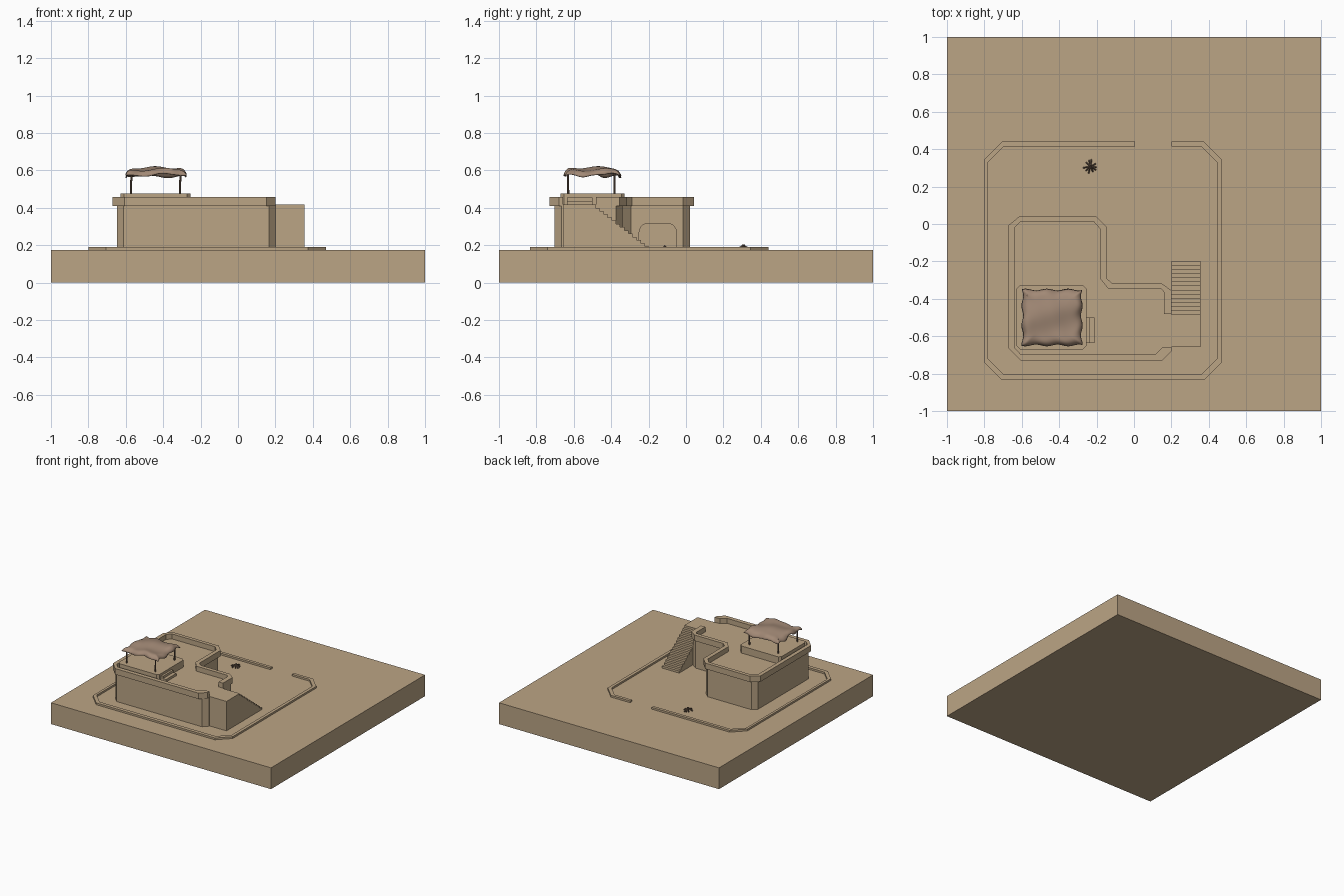
import bpy, bmesh, math, random
from mathutils import Vector, Matrix

if "Cube" in bpy.data.objects:
    bpy.data.objects.remove(bpy.data.objects["Cube"])

random.seed(4)


def material(name, rgb):
    m = bpy.data.materials.new(name)
    m.diffuse_color = (*rgb, 1)
    m.use_nodes = True
    m.node_tree.nodes["Principled BSDF"].inputs["Base Color"].default_value = m.diffuse_color
    return m


CLAY = material("sandy clay", (0.50, 0.375, 0.235))
CLOTH = material("faded cloth", (0.36, 0.25, 0.18))
WOOD = material("dark wood", (0.15, 0.10, 0.07))


def finish(name, bm, mat):
    bmesh.ops.recalc_face_normals(bm, faces=bm.faces)
    me = bpy.data.meshes.new(name)
    bm.to_mesh(me)
    bm.free()
    me.materials.append(mat)
    ob = bpy.data.objects.new(name, me)
    bpy.context.collection.objects.link(ob)
    return ob


def extrude(name, pts3, vec, mat=CLAY):
    """Extrude a planar outline along a vector into a closed solid."""
    bm = bmesh.new()
    face = bm.faces.new([bm.verts.new(p) for p in pts3])
    res = bmesh.ops.extrude_face_region(bm, geom=[face], use_keep_orig=True)
    moved = [g for g in res["geom"] if isinstance(g, bmesh.types.BMVert)]
    bmesh.ops.translate(bm, verts=moved, vec=vec)
    return finish(name, bm, mat)


def prism(name, pts, z0, z1):
    return extrude(name, [(x, y, z0) for x, y in pts], (0, 0, z1 - z0))


def profile_x(name, pts, x0, x1):
    return extrude(name, [(x0, y, z) for y, z in pts], (x1 - x0, 0, 0))


def chamfered(x0, y0, x1, y1, c):
    return [(x0 + c, y1), (x1 - c, y1), (x1, y1 - c), (x1, y0 + c),
            (x1 - c, y0), (x0 + c, y0), (x0, y0 + c), (x0, y1 - c)]


def cut(ob, cutter):
    mod = ob.modifiers.new("cut", 'BOOLEAN')
    mod.operation, mod.solver, mod.object = 'DIFFERENCE', 'EXACT', cutter
    bpy.context.view_layer.objects.active = ob
    bpy.ops.object.modifier_apply(modifier=mod.name)
    bpy.data.objects.remove(cutter)


def rod(bm, a, b, r0, r1, seg=8):
    a, b = Vector(a), Vector(b)
    rot = (b - a).to_track_quat('Z', 'Y').to_matrix().to_4x4()
    bmesh.ops.create_cone(bm, cap_ends=True, segments=seg, radius1=r0, radius2=r1,
                          depth=(b - a).length,
                          matrix=Matrix.Translation((a + b) / 2) @ rot)


G = 0.175      # ground level
ROOF = 0.417   # roof level

# Ground slab
prism("ground_slab", [(-1, -1), (1, -1), (1, 1), (-1, 1)], 0, G)

# Low yard wall with a gap at the back
outer = chamfered(-0.80, -0.835, 0.47, 0.44, 0.095)
inner = chamfered(-0.78, -0.805, 0.445, 0.415, 0.085)
ring = ([(0.20, 0.44)] + outer[1:] + [outer[0], (0.005, 0.44), (0.005, 0.415), inner[0]]
        + inner[:0:-1] + [(0.20, 0.415)])
prism("yard_wall", ring, G, 0.19)

# L-shaped house, hollow inside
house = prism("house", [
    (-0.612, 0.022), (-0.212, 0.022), (-0.172, -0.015), (-0.172, -0.295),
    (-0.128, -0.34), (0.15, -0.34), (0.20, -0.375), (0.20, -0.665),
    (0.165, -0.702), (-0.612, -0.702), (-0.646, -0.667), (-0.646, -0.012)], G, ROOF)
cut(house, prism("room_cutter", [
    (-0.61, -0.015), (-0.205, -0.015), (-0.205, -0.375), (0.16, -0.375),
    (0.16, -0.665), (-0.61, -0.665)], 0.1, 0.385))

# Rounded doorway
r, y0, y1, top = 0.045, -0.25, -0.052, 0.315
door = [(y1, 0.1)]
for cy, start in ((y1 - r, 0), (y0 + r, 90)):
    for i in range(6):
        a = math.radians(start + 18 * i)
        door.append((cy + r * math.cos(a), top - r + r * math.sin(a)))
door.append((y0, 0.1))
cut(house, profile_x("door_cutter", door, -0.26, -0.1))

# Parapet, open beside the stair landing
prism("parapet", [
    (-0.61, 0.043), (-0.205, 0.043), (-0.147, -0.016), (-0.147, -0.29),
    (-0.117, -0.316), (0.145, -0.316), (0.20, -0.355), (0.20, -0.48),
    (0.16, -0.48), (0.16, -0.364), (0.147, -0.348), (-0.136, -0.348),
    (-0.18, -0.294), (-0.18, -0.027), (-0.216, 0.013), (-0.607, 0.013),
    (-0.64, -0.02), (-0.64, -0.66), (-0.607, -0.695), (0.115, -0.695),
    (0.152, -0.66), (0.20, -0.657), (0.20, -0.68), (0.152, -0.729),
    (-0.607, -0.729), (-0.672, -0.663), (-0.672, -0.008)], 0.41, 0.458)

# Solid outside staircase with landing
N, ys, ye = 13, -0.485, -0.197
run, rise = (ye - ys) / N, (ROOF - G) / (N + 1)
steps = [(-0.657, G), (-0.657, ROOF)]
for i in range(N + 1):
    y = ys + run * i
    steps += [(y, ROOF - rise * i), (y, ROOF - rise * (i + 1))]
steps[-1] = (ye, G)
profile_x("staircase", steps, 0.20, 0.355)

# Roof platform and its small steps
prism("roof_platform", chamfered(-0.627, -0.67, -0.255, -0.328, 0.018), 0.41, 0.475)
for i, (x, z) in enumerate(((-0.238, 0.456), (-0.21, 0.437))):
    prism(f"platform_step_{i + 1}", [(-0.28, -0.635), (x, -0.635), (x, -0.5), (-0.28, -0.5)],
          0.41, z)

# Canopy poles
bm = bmesh.new()
for x in (-0.572, -0.31):
    for y in (-0.63, -0.382):
        rod(bm, (x, y, 0.47), (x + 0.002, y, 0.592), 0.006, 0.005)
finish("canopy_poles", bm, WOOD)

# Wavy cloth canopy with drooping edges
bm = bmesh.new()
bmesh.ops.create_grid(bm, x_segments=40, y_segments=40, size=1)
for v in bm.verts:
    u, w = v.co.x, v.co.y
    edge = max(abs(u), abs(w))
    z = (0.610 + 0.006 * math.sin(5.2 * u + 1.2 * w + 1.5) + 0.006 * math.sin(4.6 * w - 1.4 * u + 0.6)
         - 0.037 * edge ** 9 * (1 + 0.22 * math.sin(9 * u + 1) * math.cos(8 * w)))
    v.co = (-0.438 + 0.164 * u * (1 - 0.03 * (1 + math.sin(9 * w + 1)) * abs(u)),
            -0.500 + 0.154 * w * (1 - 0.03 * (1 + math.sin(9 * u)) * abs(w)), z)
for f in bm.faces:
    f.smooth = True
canopy = finish("cloth_canopy", bm, CLOTH)
if canopy.data.polygons[800].normal.z < 0:
    canopy.data.flip_normals()
sol = canopy.modifiers.new("thickness", 'SOLIDIFY')
sol.thickness, sol.offset = 0.005, -1


# Piles of firewood: one in the yard, one inside the room
def woodpile(name, cx, cy, size, height):
    bm = bmesh.new()
    for i in range(10):
        a = 2 * math.pi * i / 10 + random.uniform(-0.2, 0.2)
        d = size * random.uniform(0.75, 1.0)
        c, s = math.cos(a), math.sin(a)
        rod(bm, (cx + d * c, cy + d * s, G + 0.004),
            (cx - 0.2 * size * c, cy - 0.2 * size * s, G + height * random.uniform(0.6, 0.95)),
            0.0045, 0.0035, 6)
    finish(name, bm, WOOD)


woodpile("yard_firewood", -0.233, 0.307, 0.04, 0.03)
woodpile("room_firewood", -0.40, -0.113, 0.022, 0.024)
